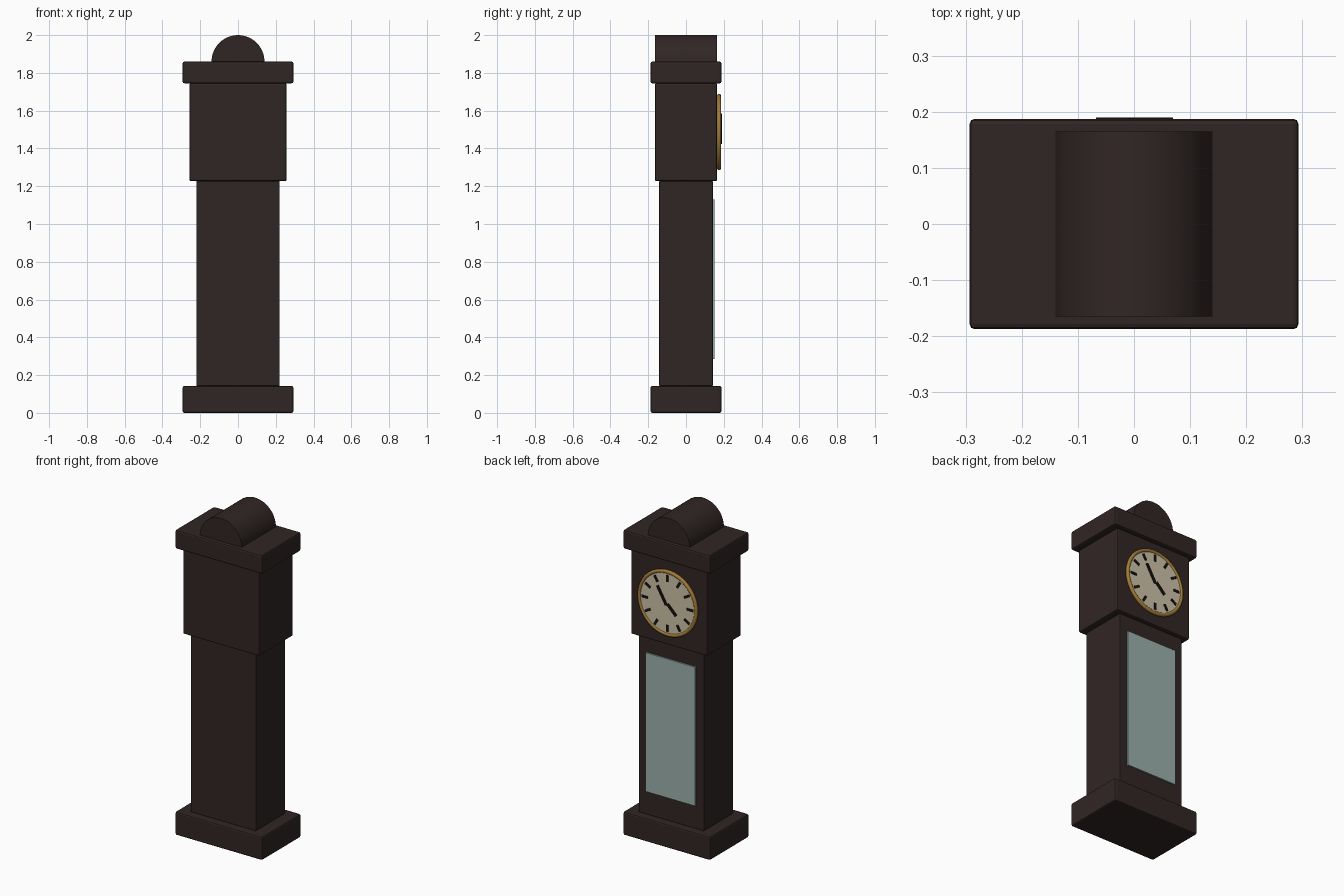
import bpy, bmesh
from math import radians, pi, sin, cos
from mathutils import Matrix

cube = bpy.data.objects.get("Cube")
if cube:
    bpy.data.objects.remove(cube, do_unlink=True)


def material(name, rgb, roughness=0.6):
    m = bpy.data.materials.new(name)
    m.use_nodes = True
    m.diffuse_color = (*rgb, 1)
    bsdf = next(n for n in m.node_tree.nodes if n.type == "BSDF_PRINCIPLED")
    bsdf.inputs["Base Color"].default_value = (*rgb, 1)
    bsdf.inputs["Roughness"].default_value = roughness
    return m


WOOD = material("dark wood", (0.03, 0.019, 0.018))
GOLD = material("gold", (0.36, 0.2, 0.04), 0.4)
CREAM = material("cream dial", (0.62, 0.54, 0.39))
GLASS = material("pale glass", (0.33, 0.44, 0.41), 0.3)
BLACK = material("black", (0.01, 0.007, 0.007))


def add(name, bm, mat, bevel=0.0, smooth=False):
    mesh = bpy.data.meshes.new(name)
    bm.to_mesh(mesh)
    bm.free()
    mesh.materials.append(mat)
    ob = bpy.data.objects.new(name, mesh)
    bpy.context.collection.objects.link(ob)
    if bevel:
        mod = ob.modifiers.new("rounded edges", "BEVEL")
        mod.width, mod.segments = bevel, 2
    if smooth:
        bpy.ops.object.select_all(action="DESELECT")
        ob.select_set(True)
        bpy.context.view_layer.objects.active = ob
        bpy.ops.object.shade_smooth_by_angle(angle=radians(35))
    return ob


def box(name, size, centre, mat, bevel=0.0, turn=0.0):
    """Box turned about the y axis."""
    bm = bmesh.new()
    bmesh.ops.create_cube(bm, size=1, matrix=Matrix.Translation(centre)
                          @ Matrix.Rotation(turn, 4, "Y") @ Matrix.Diagonal((*size, 1)))
    return add(name, bm, mat, bevel)


def disc(name, radius, y0, y1, z, mat, half=False):
    """Cylinder lying along y, optionally only its upper half."""
    bm = bmesh.new()
    bmesh.ops.create_cone(bm, cap_ends=True, segments=64, radius1=radius, radius2=radius,
                          depth=y1 - y0, matrix=Matrix.Translation((0, (y0 + y1) / 2, z))
                          @ Matrix.Rotation(pi / 2, 4, "X"))
    if half:
        bmesh.ops.bisect_plane(bm, geom=bm.verts[:] + bm.edges[:] + bm.faces[:],
                               plane_co=(0, 0, z), plane_no=(0, 0, 1), clear_inner=True)
    return add(name, bm, mat, smooth=True)


# Wooden case: name, width, depth, bottom, top, edge rounding
for name, w, d, z0, z1, bevel in (
        ("plinth", 0.586, 0.375, 0, 0.143, 0.009),
        ("trunk", 0.44, 0.284, 0.143, 1.227, 0.003),
        ("hood", 0.514, 0.33, 1.227, 1.745, 0.008),
        ("cornice", 0.586, 0.375, 1.745, 1.86, 0.009)):
    box(name, (w, d, z1 - z0), (0, 0, (z0 + z1) / 2), WOOD, bevel)
disc("arched_crest", 0.14, -0.165, 0.165, 1.86, WOOD, half=True)

# Glazed door
box("door_glass", (0.336, 0.012, 0.846), (0, 0.145, 0.708), GLASS)

# Dial with its round bezel
DIAL_Z = 1.487
disc("dial", 0.19, 0.16, 0.179, DIAL_Z, CREAM)
bpy.ops.mesh.primitive_torus_add(major_radius=0.191, minor_radius=0.011, major_segments=64,
                                 minor_segments=10, location=(0, 0.175, DIAL_Z),
                                 rotation=(pi / 2, 0, 0))
bezel = bpy.context.object
bezel.name = "bezel"
bezel.data.materials.append(GOLD)
bpy.ops.object.shade_smooth()

# Hour marks
for i in range(12):
    a = i * pi / 6
    box(f"hour_mark_{i + 1}", (0.014, 0.006, 0.04),
        (0.152 * sin(a), 0.181, DIAL_Z + 0.152 * cos(a)), BLACK, turn=a)

# Hands
box("minute_hand", (0.014, 0.008, 0.12), (0.033, 0.186, DIAL_Z + 0.042), BLACK, turn=radians(30))
box("hour_hand", (0.015, 0.008, 0.08), (-0.034, 0.186, DIAL_Z - 0.03), BLACK, turn=radians(-135))
